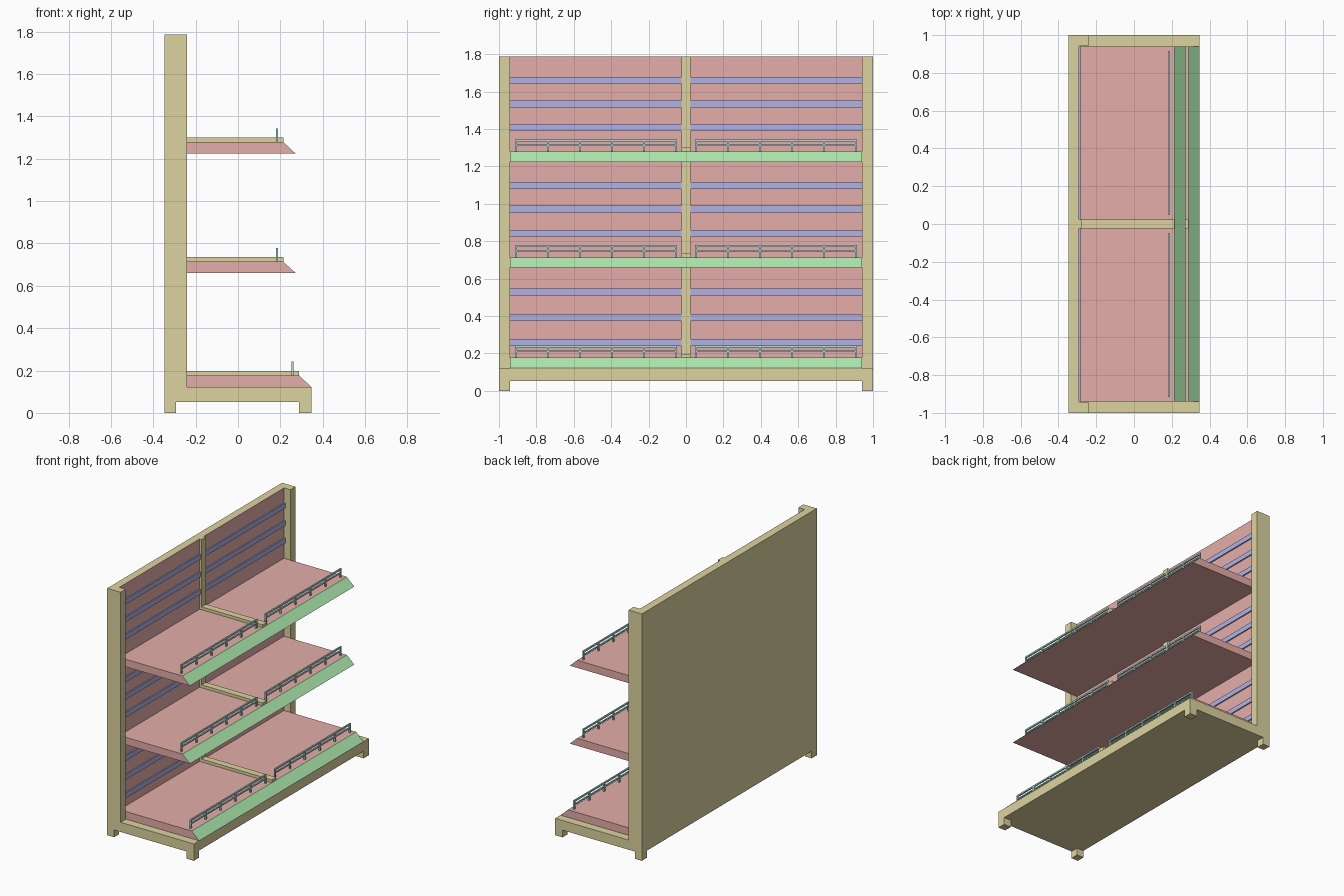
import bpy, bmesh
from mathutils import Vector

if "Cube" in bpy.data.objects:
    bpy.data.objects.remove(bpy.data.objects["Cube"])


def material(name, rgb):
    m = bpy.data.materials.new(name)
    m.diffuse_color = (*rgb, 1)
    m.use_nodes = True
    m.node_tree.nodes["Principled BSDF"].inputs["Base Color"].default_value = m.diffuse_color
    return m


WOOD = material("wood", (0.72, 0.65, 0.35))
RED = material("panel_red", (0.78, 0.42, 0.40))
BLUE = material("slat_blue", (0.44, 0.45, 0.78))
GREEN = material("strip_green", (0.43, 0.82, 0.43))
TEAL = material("rail_teal", (0.42, 0.72, 0.70))


def finish(name, bm, mat):
    bmesh.ops.recalc_face_normals(bm, faces=bm.faces)
    me = bpy.data.meshes.new(name)
    bm.to_mesh(me)
    bm.free()
    me.materials.append(mat)
    ob = bpy.data.objects.new(name, me)
    bpy.context.collection.objects.link(ob)
    return ob


def boxes(name, mat, items):
    """One object from boxes given as (x0, x1, y0, y1, z0, z1)."""
    bm = bmesh.new()
    for x0, x1, y0, y1, z0, z1 in items:
        vs = bmesh.ops.create_cube(bm, size=1)["verts"]
        for v in vs:
            v.co = Vector((x1 if v.co.x > 0 else x0,
                           y1 if v.co.y > 0 else y0,
                           z1 if v.co.z > 0 else z0))
    return finish(name, bm, mat)


def prism(name, mat, profile, half):
    """Extrude an x-z profile along y from -half to half."""
    bm = bmesh.new()
    f = bm.faces.new([bm.verts.new((x, -half, z)) for x, z in profile])
    new = bmesh.ops.extrude_face_region(bm, geom=[f])["geom"]
    bmesh.ops.translate(bm, vec=(0, 2 * half, 0),
                        verts=[g for g in new if isinstance(g, bmesh.types.BMVert)])
    return finish(name, bm, mat)


def both(y0, y1):
    return ((y0, y1), (-y1, -y0))


BACK, FRONT, TOP = -0.347, 0.347, 1.787
FACE = -0.29          # front of the back panels
SIDE = 0.942          # inner face of the side posts

# Frame: side posts, base, feet, back board and centre post
boxes("side_posts", WOOD, [(BACK, -0.24, a, b, 0.122, TOP) for a, b in both(SIDE, 1)])
boxes("base", WOOD, [(BACK, FRONT, -1, 1, 0.052, 0.122)])
boxes("feet", WOOD, [(x0, x1, a, b, 0, 0.052)
                     for x0, x1 in ((BACK, -0.292), (0.289, FRONT))
                     for a, b in both(SIDE, 1)])
boxes("back_board", WOOD, [(BACK, FACE - 0.005, -SIDE, SIDE, 0.122, TOP)])
boxes("centre_post", WOOD, [(FACE - 0.005, -0.274, -0.025, 0.025, 0.122, TOP)])

# Back panels and their horizontal slats
boxes("back_panels", RED, [(FACE - 0.005, FACE, a, b, 0.122, TOP) for a, b in both(0.025, SIDE)])
slat_z = (0.259, 0.392, 0.528, 0.843, 0.972, 1.098, 1.408, 1.534, 1.661)
boxes("back_slats", BLUE, [(FACE, -0.281, a, b, z - 0.018, z + 0.018)
                           for z in slat_z for a, b in both(0.025, SIDE)])


def shelf(tag, z0, z1, front):
    drop, t, half = 0.059, 0.004, SIDE - 0.002
    tip = front + drop
    # Shelf body with sloping nose, green strip on the slope
    prism(tag + "_shelf", RED, [(FACE, z0), (tip - t, z0), (front - t, z1), (FACE, z1)], half)
    prism(tag + "_price_strip", GREEN,
          [(tip - t, z0), (tip, z0), (front, z1), (front - t, z1)], half)
    # Centre divider
    boxes(tag + "_divider", WOOD, [(FACE, front, -0.025, 0.025, z1, z1 + 0.021)])
    # Guard rails
    x, r, top = front - 0.03, 0.005, z1 + 0.065
    rail = []
    for s in (-1, 1):
        ends = sorted((s * 0.048, s * 0.915))
        rail += [(x - r, x + r, *ends, top - 0.011, top),
                 (x - r, x + r, *ends, top - 0.035, top - 0.027)]
        for i in range(6):
            y = s * (0.0535 + i * 0.1712)
            rail.append((x - r, x + r, y - 0.0055, y + 0.0055, z1, top))
    boxes(tag + "_guard_rails", TEAL, rail)


shelf("lower", 0.122, 0.177, 0.288)
shelf("middle", 0.660, 0.714, 0.214)
shelf("upper", 1.224, 1.279, 0.214)
